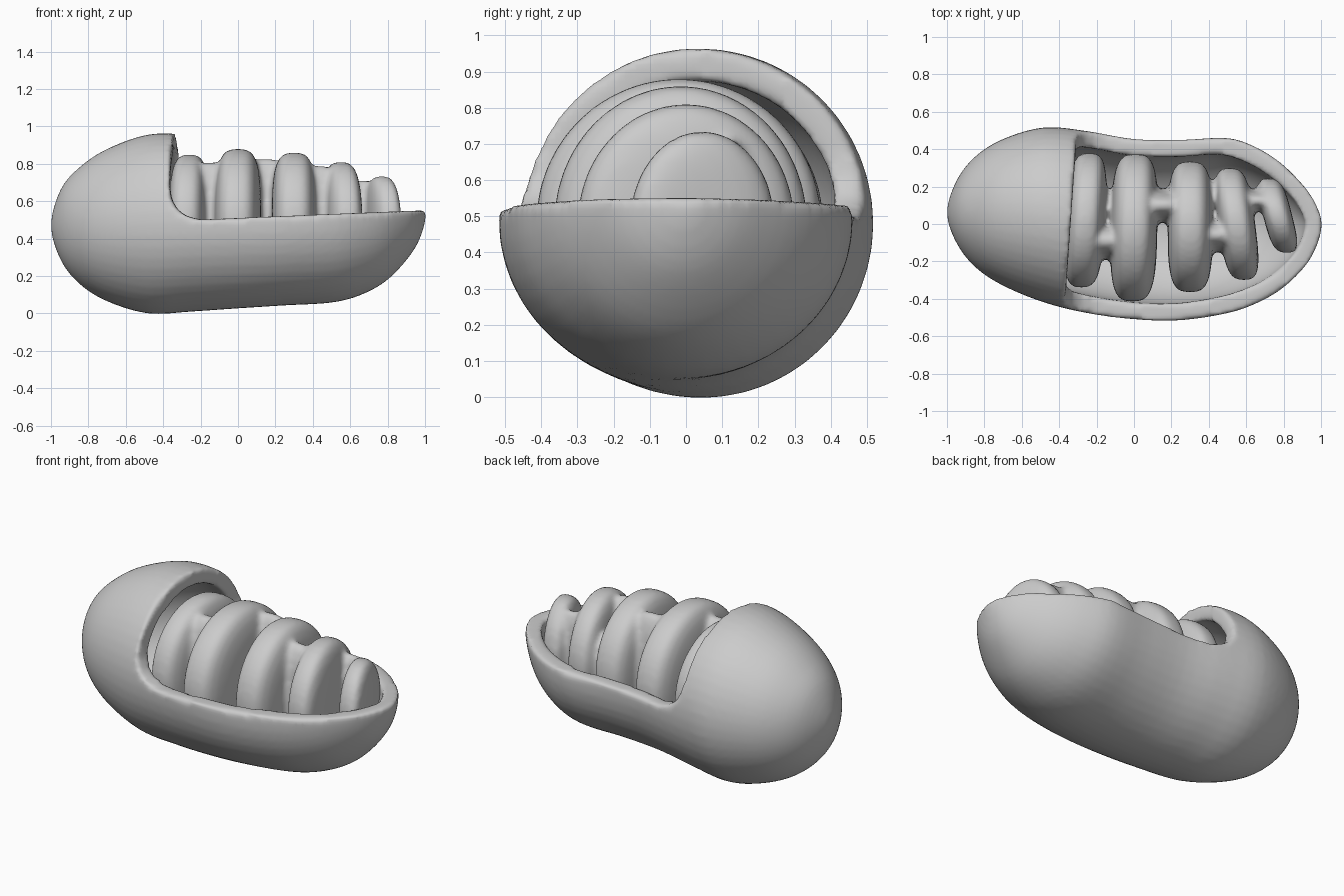
import bpy, bmesh, math
from mathutils import Vector

if "Cube" in bpy.data.objects:
    bpy.data.objects.remove(bpy.data.objects["Cube"])

# hull stations: x, y min, y max, z min, z max
HULL = [(-1, .06, .06, .47, .47), (-.95, -.10, .23, .29, .66), (-.85, -.23, .36, .16, .78),
        (-.7, -.33, .455, .065, .88), (-.48, -.42, .517, 0, .957), (-.25, -.477, .497, .01, .96),
        (0, -.51, .455, .027, .95), (.25, -.515, .45, .043, .93), (.5, -.477, .46, .058, .93),
        (.66, -.422, .407, .1, .92), (.8, -.34, .315, .18, .88), (.92, -.22, .19, .31, .78),
        (.98, -.11, .09, .42, .67), (1.005, 0, 0, .54, .54)]


def add_object(name, bm):
    bmesh.ops.recalc_face_normals(bm, faces=bm.faces)
    me = bpy.data.meshes.new(name)
    bm.to_mesh(me)
    bm.free()
    ob = bpy.data.objects.new(name, me)
    bpy.context.collection.objects.link(ob)
    return ob


def spline(st, steps=4):
    """Catmull-Rom through the stations, ends closed with rounded tips."""
    ghost = lambda s: (s[0], s[2], s[1], s[4], s[3])
    p = [Vector(s) for s in [ghost(st[1])] + st + [ghost(st[-2])]]
    out = []
    for i in range(1, len(p) - 2):
        for k in range(steps):
            t = k / steps
            a, b, c, d = p[i - 1:i + 3]
            out.append(.5 * (2 * b + (c - a) * t + (2 * a - 5 * b + 4 * c - d) * t * t
                             + (3 * b - a - 3 * c + d) * t ** 3))
    return out + [p[-2]]


def loft(name, inset=0, seg=48):
    bm = bmesh.new()
    rings = []
    for x, y0, y1, z0, z1 in spline(HULL):
        cy, cz = (y0 + y1) / 2, (z0 + z1) / 2
        # shrink lengthwise and crosswise so the wall keeps its thickness
        f = 1 - inset / .48
        ry, rz = (y1 - y0) / 2 * f, (z1 - z0) / 2 * f
        rings.append([bm.verts.new((x * (1 - inset), cy + ry * math.cos(a), cz + rz * math.sin(a)))
                      for a in (2 * math.pi * i / seg for i in range(seg))])
    for r, s in zip(rings, rings[1:]):
        for i in range(seg):
            j = (i + 1) % seg
            bm.faces.new((r[i], r[j], s[j], s[i]))
    bmesh.ops.remove_doubles(bm, verts=bm.verts, dist=1e-4)
    return add_object(name, bm)


def soften(ob, voxel, rounds):
    m = ob.modifiers.new("blend", 'REMESH')
    m.mode, m.voxel_size, m.use_smooth_shade = 'VOXEL', voxel, True
    m = ob.modifiers.new("round", 'SMOOTH')
    m.factor, m.iterations = .5, rounds


def cut(ob, tool):
    m = ob.modifiers.new("cut", 'BOOLEAN')
    m.operation, m.object, m.solver = 'DIFFERENCE', tool, 'EXACT'
    tool.hide_render = True
    tool.hide_set(True)


# outer shell with a hollow and the open window
shell = loft("outer_shell")
cavity = loft("cavity_cutter", inset=.09)
bm = bmesh.new()
profile = [(-.36, 1.4), (-.36, .68), (-.348, .61), (-.315, .555), (-.265, .52), (-.19, .502),
           (1.3, .565), (1.3, 1.4)]
sides = [[bm.verts.new((x + .07 * (y + .3), y, z)) for x, z in profile] for y in (-1, 1)]
n = len(profile)
for s in sides:
    bm.faces.new(s)
for i in range(n):
    j = (i + 1) % n
    bm.faces.new((sides[0][i], sides[0][j], sides[1][j], sides[1][i]))
window = add_object("window_cutter", bm)
cut(shell, cavity)
cut(shell, window)
soften(shell, .016, 6)


# folded inner membrane: rounded slabs joined by bridges into one winding fold
def slab(bm, x, y, top, hx, hy, lean=0, floor=.12, power=.6):
    cz, hz = (top + floor) / 2, (top - floor) / 2
    if top > .6:
        cz, hz = .48, top - .48
    for v in bmesh.ops.create_icosphere(bm, subdivisions=4, radius=1)['verts']:
        a, b, c = v.co
        r = math.hypot(b, c)
        k = r ** (power - 1) if r > 1e-5 else 0
        dy = b * k * hy
        v.co = (x + math.copysign(abs(a) ** power, a) * hx + lean * dy, y + dy, cz + c * k * hz)


bm = bmesh.new()
# lobes: x, y, top, half width, half length, lean
for args in [(-.26, .02, .85, .105, .36, .06), (0, -.02, .88, .125, .395, .02),
             (.30, -.015, .86, .12, .35, 0), (.55, 0, .81, .098, .30, -.13),
             (.768, .045, .735, .078, .2, -.25)]:
    slab(bm, *args)
# bridges alternating from side to side
for args in [(-.14, -.09, .81, .12, .10), (.15, .10, .83, .12, .09),
             (.43, -.06, .79, .12, .09), (.65, .125, .715, .1, .06)]:
    slab(bm, *args)
membrane = add_object("inner_folds", bm)
soften(membrane, .016, 6)
